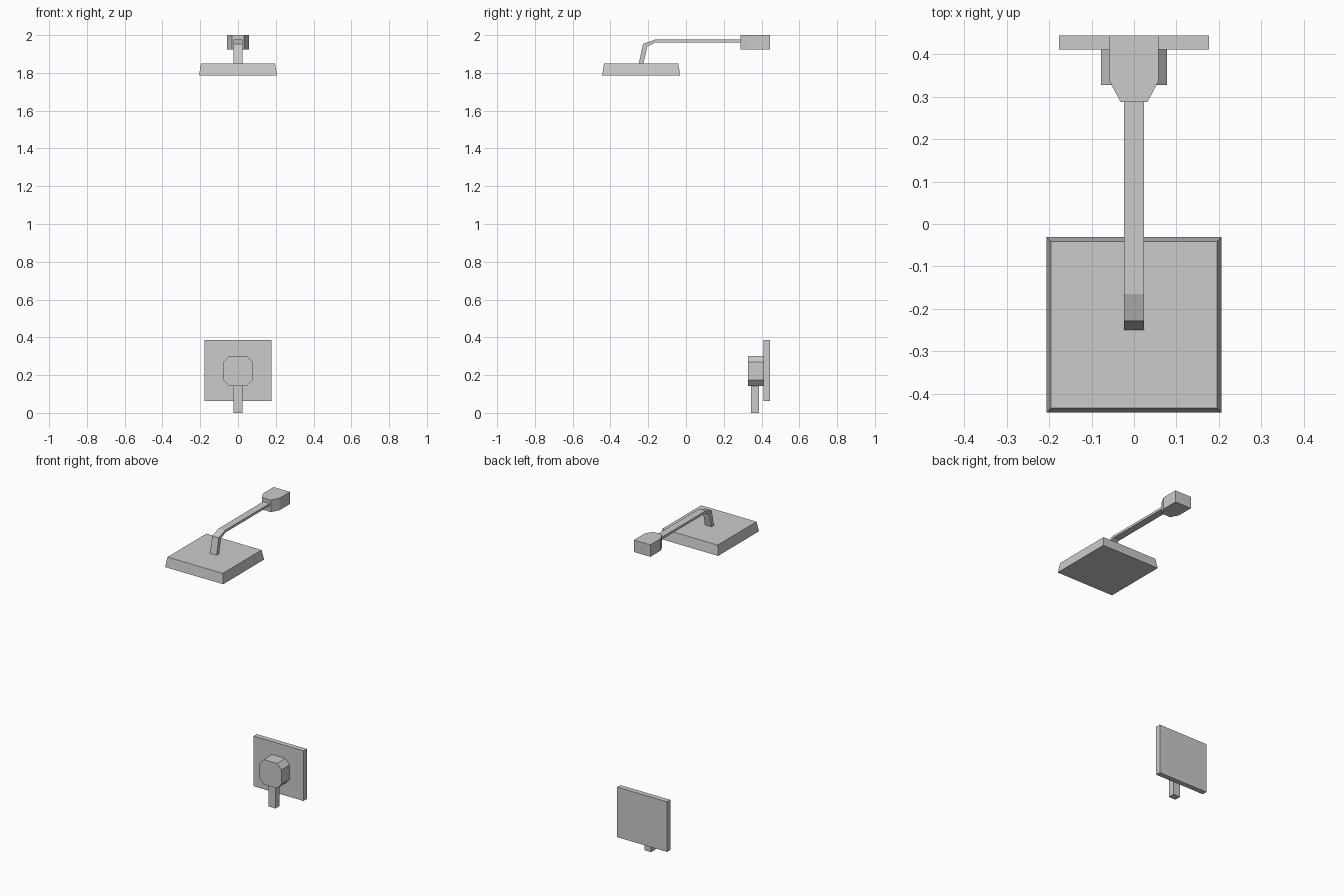
import bpy
import bmesh
from mathutils import Vector

cube = bpy.data.objects.get("Cube")
if cube:
    bpy.data.objects.remove(cube, do_unlink=True)

# Single satin metal colour
metal = bpy.data.materials.new("light_grey_metal")
metal.use_nodes = True
GREY = (0.6, 0.6, 0.6, 1.0)
metal.diffuse_color = GREY
metal.node_tree.nodes["Principled BSDF"].inputs["Base Color"].default_value = GREY


def finish(name, bm):
    bmesh.ops.recalc_face_normals(bm, faces=bm.faces)
    mesh = bpy.data.meshes.new(name)
    bm.to_mesh(mesh)
    bm.free()
    mesh.materials.append(metal)
    obj = bpy.data.objects.new(name, mesh)
    bpy.context.scene.collection.objects.link(obj)
    return obj


def prism(name, points, depth):
    """Extrude a flat polygon of 3D points along the depth vector."""
    bm = bmesh.new()
    face = bm.faces.new([bm.verts.new(p) for p in points])
    out = bmesh.ops.extrude_face_region(bm, geom=[face])
    moved = [v for v in out["geom"] if isinstance(v, bmesh.types.BMVert)]
    bmesh.ops.translate(bm, verts=moved, vec=Vector(depth))
    if face.is_valid and all(len(e.link_faces) > 2 for e in face.edges):
        bm.faces.remove(face)
    return finish(name, bm)


def box(name, x, y0, y1, z0, z1, top_inset=0.0):
    """Box centred on x = 0, optionally narrowed at the top."""
    bm = bmesh.new()
    bmesh.ops.create_cube(bm, size=1)
    for v in bm.verts:
        up = v.co.z > 0
        inset = top_inset if up else 0
        v.co = ((x - inset) * (1 if v.co.x > 0 else -1),
                y1 - inset if v.co.y > 0 else y0 + inset,
                z1 if up else z0)
    return finish(name, bm)


# Shower head with bevelled sides
box("shower_head", 0.206, -0.444, -0.031, 1.787, 1.85, top_inset=0.01)

# Bent arm, side profile extruded across its width
arm = [(0.30, 1.976), (-0.165, 1.976), (-0.228, 1.953), (-0.25, 1.848),
       (-0.226, 1.848), (-0.205, 1.938), (-0.163, 1.961), (0.30, 1.961)]
prism("shower_arm", [(-0.023, y, z) for y, z in arm], (0.046, 0, 0))

# Wall bracket tapering towards the arm
half = [(0.058, 0.444), (0.058, 0.337), (0.032, 0.288)]
outline = half + [(-x, y) for x, y in reversed(half)]
prism("wall_bracket", [(x, y, 1.923) for x, y in outline], (0, 0, 0.077))

# Valve plate on the wall
box("valve_plate", 0.177, 0.411, 0.444, 0.064, 0.385)

# Eight-sided control knob
corner = [(0.078, 0.047), (0.047, 0.08)]
octagon = (corner + [(-x, z) for x, z in reversed(corner)]
           + [(-x, -z) for x, z in corner]
           + [(x, -z) for x, z in reversed(corner)])
prism("control_knob", [(x, 0.327, z + 0.222) for x, z in octagon], (0, 0.086, 0))

# Lever hanging below the knob
box("control_lever", 0.024, 0.345, 0.387, 0, 0.145)
